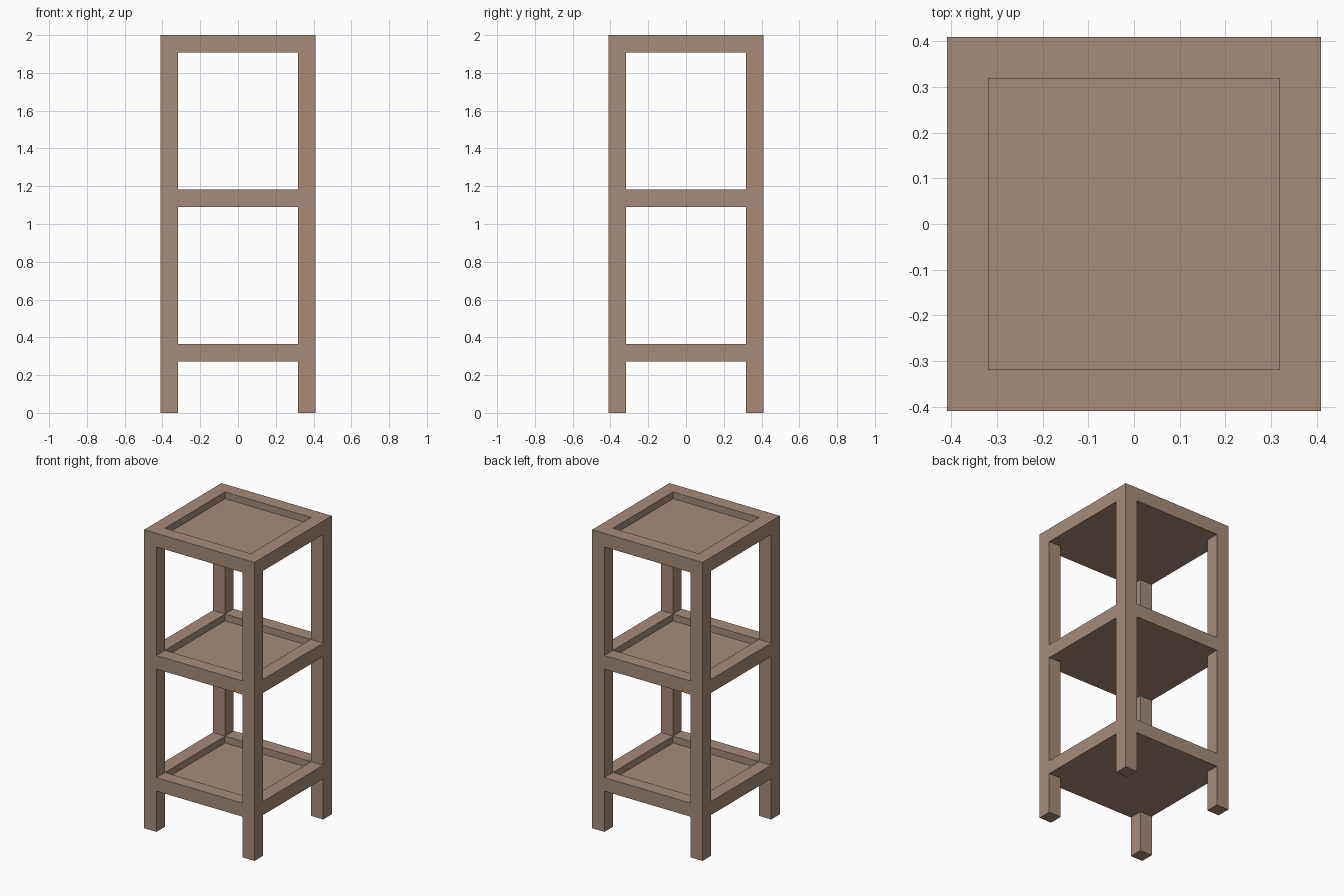
import bpy

if "Cube" in bpy.data.objects:
    bpy.data.objects.remove(bpy.data.objects["Cube"], do_unlink=True)

U = 1 / 11                 # timber thickness
HEIGHT = 22 * U
OUTER = 4.5 * U            # half width of the stand
INNER = OUTER - U          # half width of the opening
MID = OUTER - U / 2        # centre line of legs and rails

wood = bpy.data.materials.new("brown wood")
wood.use_nodes = True
colour = (0.38, 0.26, 0.19, 1)
wood.diffuse_color = colour
wood.node_tree.nodes["Principled BSDF"].inputs["Base Color"].default_value = colour


def box(name, centre, size):
    bpy.ops.mesh.primitive_cube_add(size=1, location=centre)
    obj = bpy.context.object
    obj.name = name
    obj.scale = size
    bpy.ops.object.transform_apply(location=False, rotation=False, scale=True)
    obj.data.materials.append(wood)
    return obj


# Four full-height corner legs
for sx, side in ((1, "left"), (-1, "right")):
    for sy, end in ((-1, "front"), (1, "back")):
        box(f"{end}_{side}_leg", (sx * MID, sy * MID, HEIGHT / 2), (U, U, HEIGHT))

# Three shelves: rails between the legs around a recessed panel
for level, base in (("lower", 3 * U), ("middle", 12 * U), ("top", 21 * U)):
    z = base + U / 2
    for s, end, side in ((-1, "front", "right"), (1, "back", "left")):
        box(f"{level}_{end}_rail", (0, s * MID, z), (2 * INNER, U, U))
        box(f"{level}_{side}_rail", (s * MID, 0, z), (U, 2 * INNER, U))
    box(f"{level}_shelf_panel", (0, 0, base + U / 4), (2 * INNER, 2 * INNER, U / 2))
